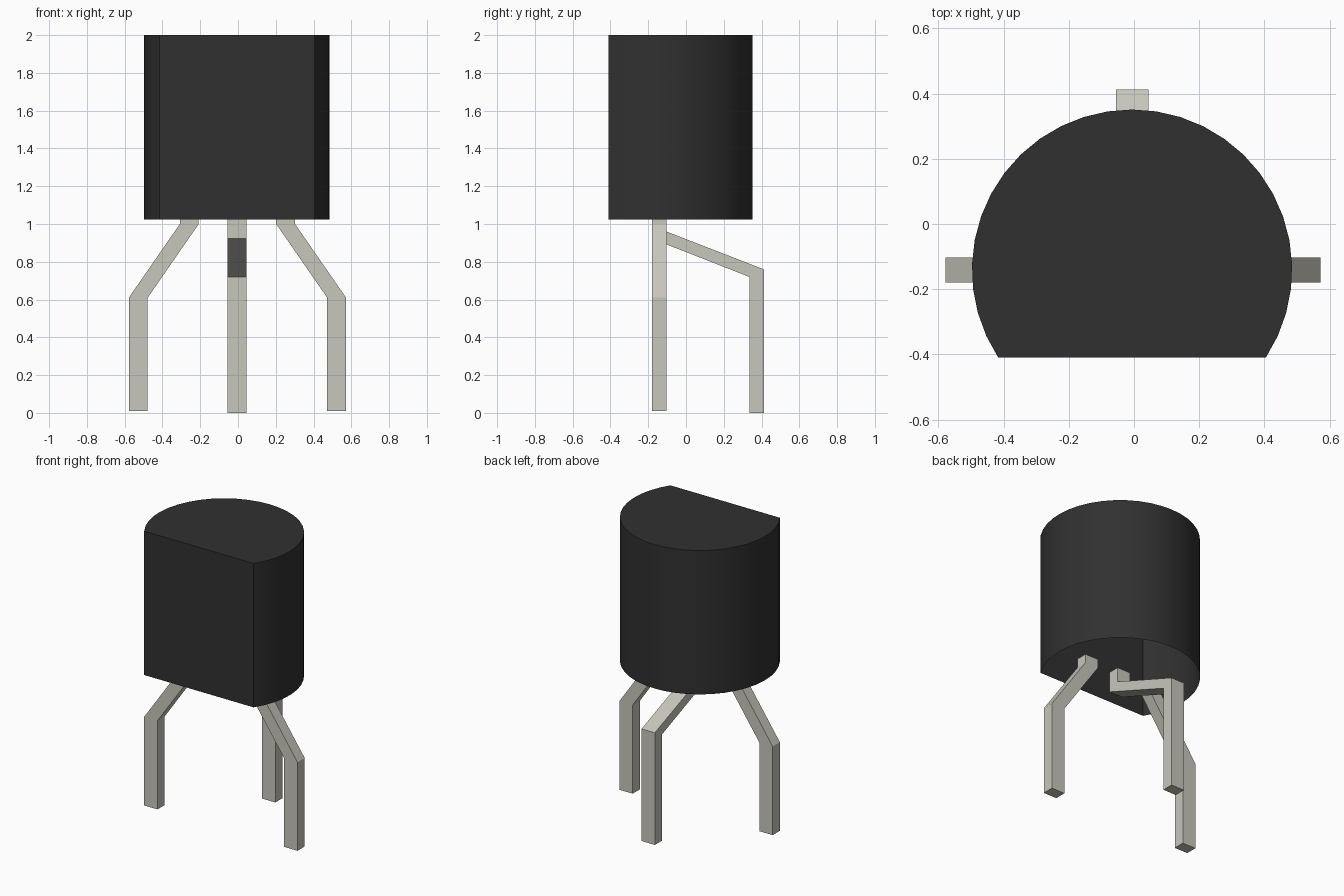
import bpy, bmesh, math

cube = bpy.data.objects.get("Cube")
if cube:
    bpy.data.objects.remove(cube, do_unlink=True)


def make_material(name, rgb, roughness):
    mat = bpy.data.materials.new(name)
    mat.use_nodes = True
    mat.diffuse_color = (*rgb, 1)
    bsdf = mat.node_tree.nodes["Principled BSDF"]
    bsdf.inputs["Base Color"].default_value = (*rgb, 1)
    bsdf.inputs["Roughness"].default_value = roughness
    return mat


black = make_material("black plastic", (0.03, 0.03, 0.03), 0.6)
metal = make_material("tinned metal", (0.58, 0.57, 0.50), 0.5)


def add_object(name, bm, mat):
    mesh = bpy.data.meshes.new(name)
    bm.to_mesh(mesh)
    bm.free()
    mesh.materials.append(mat)
    obj = bpy.data.objects.new(name, mesh)
    bpy.context.collection.objects.link(obj)
    return obj


def extruded_profile(name, points, offset, mat):
    """Closed prism: a 3D outline swept along an offset vector."""
    bm = bmesh.new()
    face = bm.faces.new([bm.verts.new(p) for p in points])
    swept = bmesh.ops.extrude_face_region(bm, geom=[face], use_keep_orig=True)
    verts = [g for g in swept["geom"] if isinstance(g, bmesh.types.BMVert)]
    bmesh.ops.translate(bm, vec=offset, verts=verts)
    bmesh.ops.recalc_face_normals(bm, faces=bm.faces)
    return add_object(name, bm, mat)


# Body: D-shaped shell, closed on top and open underneath
CX, CY, RADIUS, FLAT_Y = -0.006, -0.14, 0.491, -0.41
Z_LOW, Z_HIGH, STEPS = 1.025, 2.0, 28
start = math.asin((FLAT_Y - CY) / RADIUS)
bm = bmesh.new()
low, high = [], []
for i in range(STEPS + 1):
    a = start + (math.pi - 2 * start) * i / STEPS
    x, y = CX + RADIUS * math.cos(a), CY + RADIUS * math.sin(a)
    low.append(bm.verts.new((x, y, Z_LOW)))
    high.append(bm.verts.new((x, y, Z_HIGH)))
for i in range(len(low)):
    j = (i + 1) % len(low)
    bm.faces.new((low[i], low[j], high[j], high[i]))
bm.faces.new(high)
body = add_object("body", bm, black)
bpy.ops.object.select_all(action="DESELECT")
body.select_set(True)
bpy.context.view_layer.objects.active = body
bpy.ops.object.shade_smooth_by_angle(angle=math.radians(30))

# Side legs: bent outward, mirrored across the body
LEG_TOP = 1.06
side = [(0.205, LEG_TOP), (0.205, 1.0), (0.475, 0.61), (0.475, 0.01),
        (0.575, 0.01), (0.575, 0.61), (0.305, 1.0), (0.305, LEG_TOP)]
for name, s in (("left_leg", 1), ("right_leg", -1)):
    outline = [(s * x - 0.003, -0.18, z) for x, z in side]
    extruded_profile(name, outline, (0, 0.077, 0), metal)

# Middle leg: bent toward the back
middle = [(-0.18, LEG_TOP), (-0.18, 0.922), (0.335, 0.72), (0.335, 0.0),
          (0.412, 0.0), (0.412, 0.76), (-0.103, 0.96), (-0.103, LEG_TOP)]
extruded_profile("middle_leg", [(-0.055, y, z) for y, z in middle], (0.1, 0, 0), metal)
